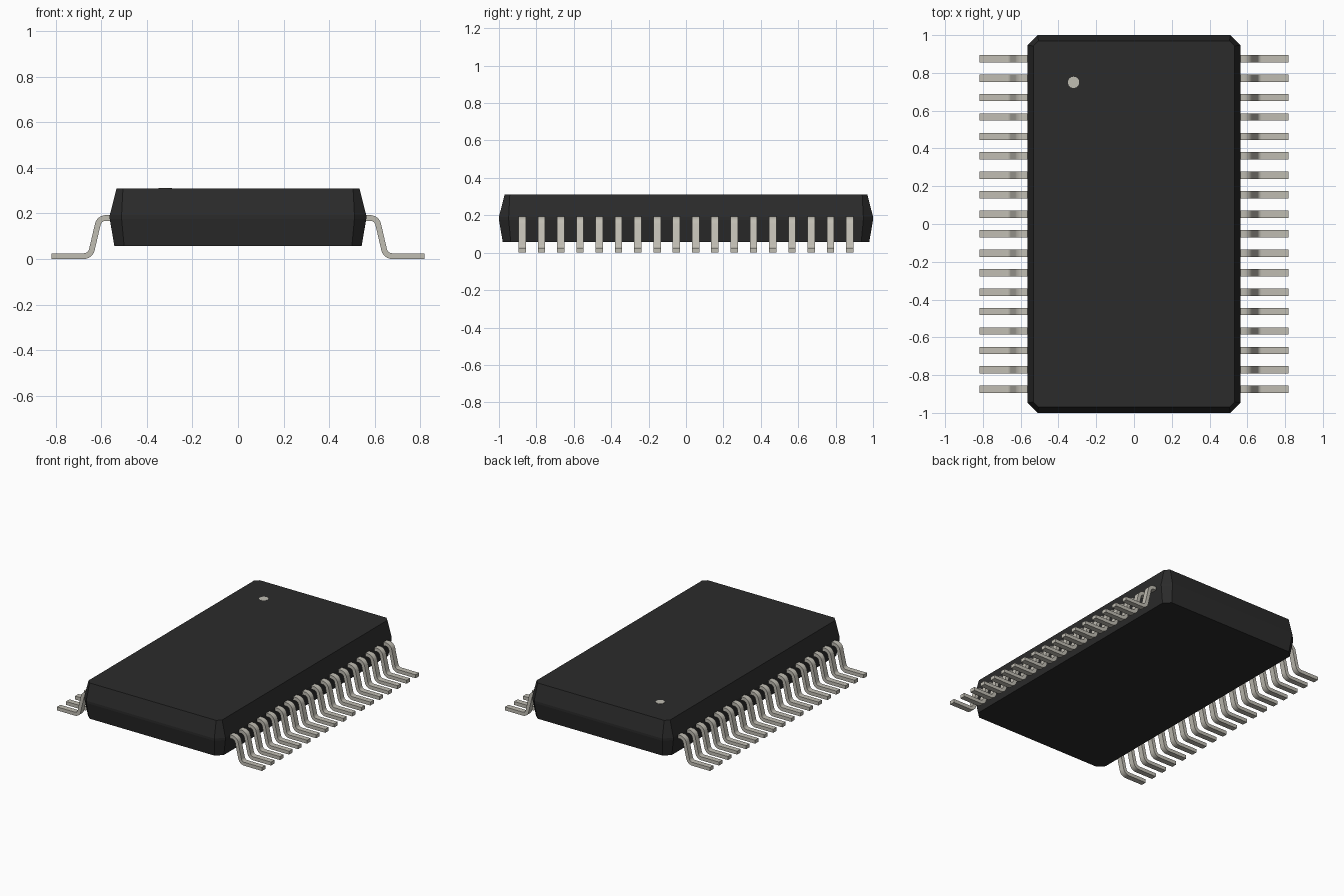
import bpy, bmesh, math
from mathutils import Vector

cube = bpy.data.objects.get("Cube")
if cube:
    bpy.data.objects.remove(cube, do_unlink=True)


def make_material(name, color):
    mat = bpy.data.materials.new(name)
    mat.use_nodes = True
    mat.diffuse_color = (*color, 1)
    mat.node_tree.nodes["Principled BSDF"].inputs["Base Color"].default_value = (*color, 1)
    return mat


BLACK = make_material("black epoxy", (0.024, 0.024, 0.024))
METAL = make_material("tinned metal", (0.53, 0.51, 0.45))


def finish(bm, name, mat):
    bmesh.ops.recalc_face_normals(bm, faces=bm.faces)
    mesh = bpy.data.meshes.new(name)
    bm.to_mesh(mesh)
    bm.free()
    mesh.materials.append(mat)
    obj = bpy.data.objects.new(name, mesh)
    bpy.context.collection.objects.link(obj)
    return obj


# Moulded body: chamfered rectangles stacked from bottom to top
def chamfered_ring(bm, hx, hy, c, z):
    quarter = [(hx, hy - c), (hx - c, hy)]
    pts = (quarter + [(-x, y) for x, y in reversed(quarter)]
           + [(-x, -y) for x, y in quarter]
           + [(x, -y) for x, y in reversed(quarter)])
    return [bm.verts.new((x, y, z)) for x, y in pts]


bm = bmesh.new()
rings = [chamfered_ring(bm, *r) for r in (
    (0.543, 0.98, 0.043, 0.058),
    (0.563, 1.0, 0.052, 0.176),
    (0.563, 1.0, 0.052, 0.192),
    (0.533, 0.97, 0.028, 0.31))]
for a, b in zip(rings, rings[1:]):
    for i in range(8):
        j = (i + 1) % 8
        bm.faces.new((a[i], a[j], b[j], b[i]))
bm.faces.new(rings[0])
bm.faces.new(rings[-1])
finish(bm, "body", BLACK)

# Small flat dot marking the first lead
bm = bmesh.new()
bmesh.ops.create_cone(bm, cap_ends=True, segments=24, radius1=0.03, radius2=0.03, depth=0.002)
bmesh.ops.translate(bm, verts=bm.verts, vec=(-0.32, 0.75, 0.31))
finish(bm, "first_lead_dot", METAL)


# Gull-wing lead: centre line with rounded bends, thickened and extruded
def rounded_path(points, radius, steps=6):
    pts = [Vector(p) for p in points]
    out = [pts[0]]
    for prev, p, nxt in zip(pts, pts[1:], pts[2:]):
        d1, d2 = (p - prev).normalized(), (nxt - p).normalized()
        turn = d1.angle_signed(d2)
        t = radius * math.tan(abs(turn) / 2)
        start, end = p - d1 * t, p + d2 * t
        centre = p + (d2 - d1).normalized() * (radius / math.cos(turn / 2))
        for i in range(steps + 1):
            guess = start.lerp(end, i / steps) - centre
            out.append(centre + guess.normalized() * radius)
    return out + [pts[-1]]


def offset(path, dist):
    out = []
    for i, p in enumerate(path):
        d = (path[min(i + 1, len(path) - 1)] - path[max(i - 1, 0)]).normalized()
        out.append(p + Vector((-d.y, d.x)) * dist)
    return out


THICK, WIDTH, PITCH, COUNT = 0.025, 0.039, 0.103, 18
centre_line = rounded_path([(0.50, 0.18), (0.609, 0.18), (0.648, THICK / 2), (0.818, THICK / 2)], 0.036)
upper = offset(centre_line, THICK / 2)
lower = offset(centre_line, -THICK / 2)


def add_lead(name, side, y):
    bm = bmesh.new()
    rows = [[bm.verts.new((side * p.x, y + s * WIDTH / 2, p.y))
             for p, s in ((u, -1), (u, 1), (l, 1), (l, -1))]
            for u, l in zip(upper, lower)]
    for a, b in zip(rows, rows[1:]):
        for i in range(4):
            j = (i + 1) % 4
            bm.faces.new((a[i], a[j], b[j], b[i]))
    bm.faces.new(rows[0])
    bm.faces.new(rows[-1])
    return finish(bm, name, METAL)


leads = []
for side, label in ((1, "left"), (-1, "right")):
    for k in range(COUNT):
        leads.append(add_lead(f"{label}_lead_{k + 1}", side, (k - (COUNT - 1) / 2) * PITCH))

# Smooth bends with sharp lead edges
bpy.ops.object.select_all(action="DESELECT")
for obj in leads:
    obj.select_set(True)
bpy.context.view_layer.objects.active = leads[0]
bpy.ops.object.shade_smooth_by_angle(angle=math.radians(35))
